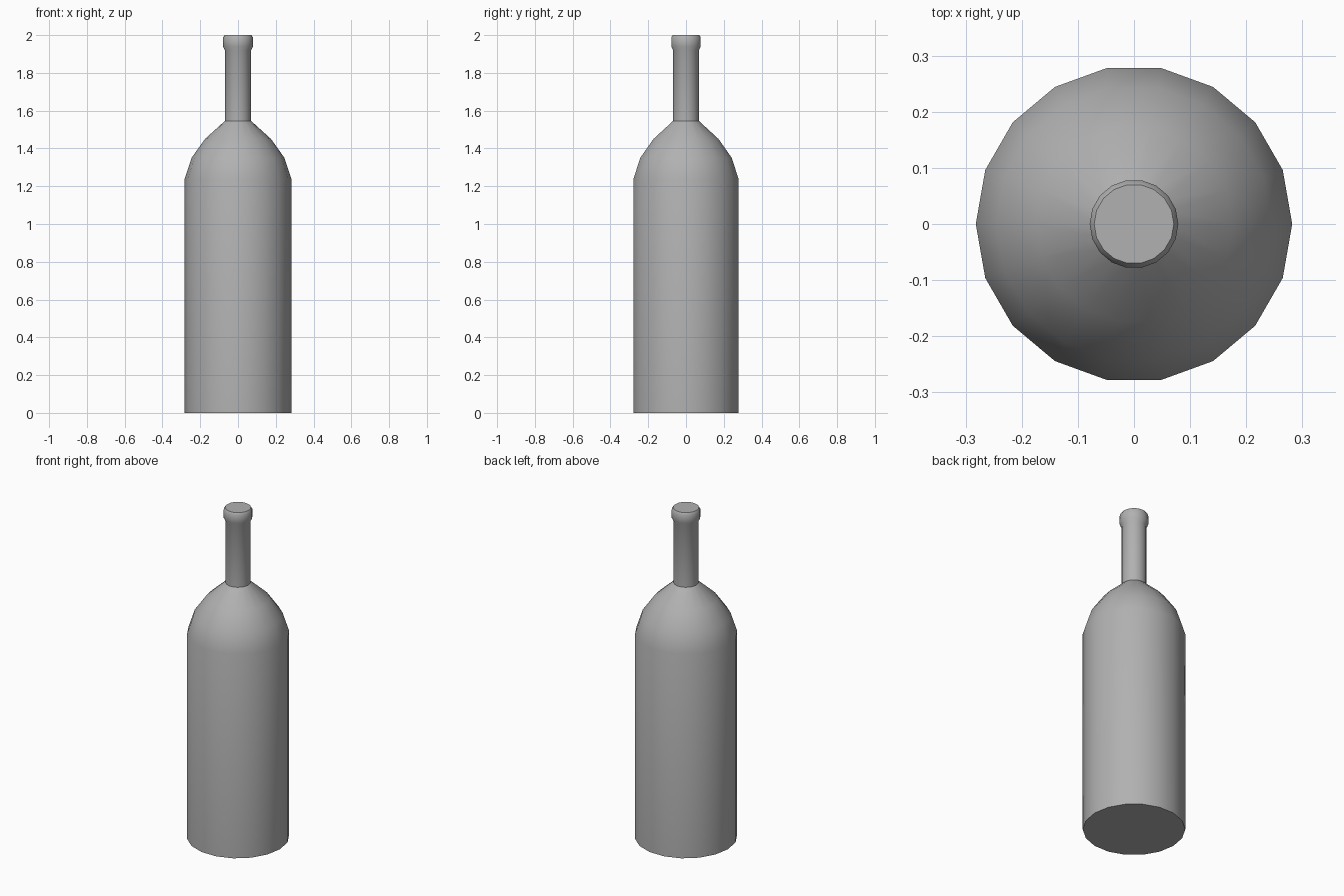
import bpy
import bmesh
from math import cos, sin, tau, radians

if "Cube" in bpy.data.objects:
    bpy.data.objects.remove(bpy.data.objects["Cube"])

SIDES = 18


def lathe(name, profile):
    """Revolve (radius, z) points around z and cap both ends."""
    bm = bmesh.new()
    rings = [[bm.verts.new((r * cos(tau * i / SIDES), r * sin(tau * i / SIDES), z))
              for i in range(SIDES)] for r, z in profile]
    for low, high in zip(rings, rings[1:]):
        for i in range(SIDES):
            j = (i + 1) % SIDES
            bm.faces.new((low[i], low[j], high[j], high[i]))
    bm.faces.new(rings[0][::-1])
    bm.faces.new(rings[-1])
    mesh = bpy.data.meshes.new(name)
    bm.to_mesh(mesh)
    bm.free()
    obj = bpy.data.objects.new(name, mesh)
    bpy.context.collection.objects.link(obj)
    bpy.ops.object.select_all(action='DESELECT')
    obj.select_set(True)
    bpy.context.view_layer.objects.active = obj
    bpy.ops.object.shade_smooth_by_angle(angle=radians(40))
    return obj


# Bottle: straight body, rounded shoulder, neck, flared lip
bottle = lathe("bottle", [
    (0.282, 0.0), (0.282, 1.24),
    (0.246, 1.35), (0.175, 1.45), (0.069, 1.546),
    (0.069, 1.92),
    (0.079, 1.94), (0.079, 1.988), (0.071, 2.0),
])

# Dark grey glass
glass = bpy.data.materials.new("dark_grey")
glass.diffuse_color = (0.44, 0.44, 0.44, 1.0)
glass.use_nodes = True
glass.node_tree.nodes["Principled BSDF"].inputs["Base Color"].default_value = glass.diffuse_color
bottle.data.materials.append(glass)
